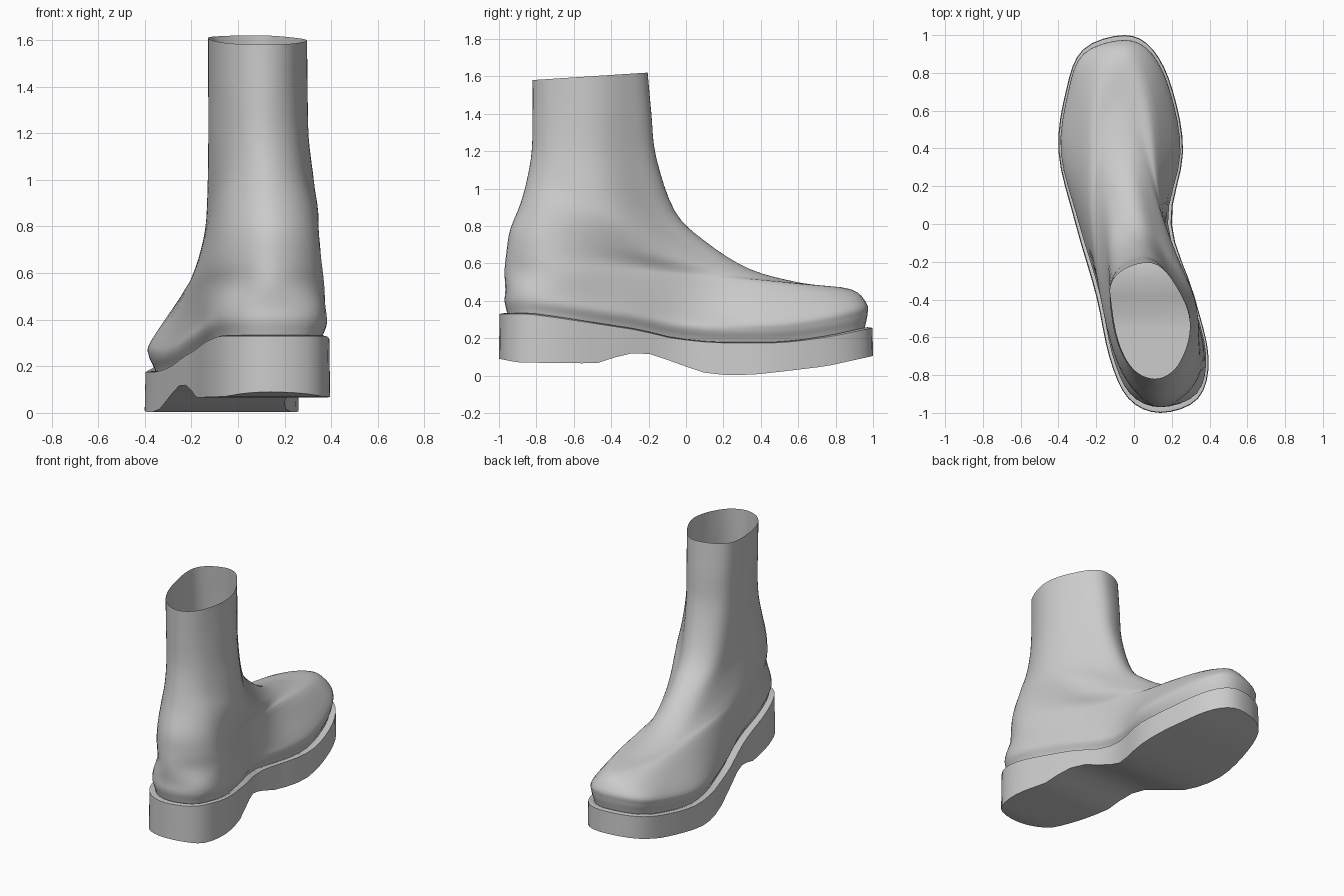
import bpy, bmesh, math
from mathutils import Vector

if "Cube" in bpy.data.objects:
    bpy.data.objects.remove(bpy.data.objects["Cube"])

N = 64  # points around every ring


def spline(p, t, closed=False):
    """Catmull-Rom through points p at parameter t (in control-point units)."""
    n, i = len(p), int(math.floor(t))
    get = (lambda k: p[k % n]) if closed else (lambda k: p[min(max(k, 0), n - 1)])
    f = t - i
    a, b, c, d = get(i - 1), get(i), get(i + 1), get(i + 2)
    return 0.5 * (2 * b + (c - a) * f + (2 * a - 5 * b + 4 * c - d) * f * f
                  + (3 * b - a - 3 * c + d) * f ** 3)


def lookup(table, y):
    """Piecewise-linear height along the boot."""
    for (y0, z0), (y1, z1) in zip(table, table[1:]):
        if y <= y1:
            return z0 + (z1 - z0) * max(0, (y - y0) / (y1 - y0))
    return table[-1][1]


def angle(i):
    return 2 * math.pi * i / N


def outline(right, left):
    """Closed x outline from heel tip to toe tip and back, evenly spaced in angle."""
    ctrl = right + left[-2:0:-1]
    return [spline(ctrl, i * len(ctrl) / N, True) for i in range(N)]


def make_object(name, rings, strip=False):
    bm = bmesh.new()
    vs = [[bm.verts.new(p) for p in r] for r in rings]
    for a, b in zip(vs, vs[1:]):
        for i in range(N):
            j = (i + 1) % N
            bm.faces.new((a[i], a[j], b[j], b[i]))
    if strip:  # close the first ring with cross strips
        r = vs[0]
        for i in range(N // 2):
            quad = [r[i], r[i + 1], r[N - i - 1], r[(N - i) % N]]
            bm.faces.new(list(dict.fromkeys(quad)))
    bmesh.ops.recalc_face_normals(bm, faces=bm.faces)
    me = bpy.data.meshes.new(name)
    bm.to_mesh(me)
    bm.free()
    ob = bpy.data.objects.new(name, me)
    bpy.context.collection.objects.link(ob)
    bpy.ops.object.select_all(action='DESELECT')
    ob.select_set(True)
    bpy.context.view_layer.objects.active = ob
    bpy.ops.object.shade_smooth_by_angle(angle=math.radians(42))
    return ob


# Sole plan and its upper and lower edge heights
sole_x = outline([.14, .34, .395, .32, .20, .26, .205, .10, -.05],
                 [.14, -.03, -.13, -.20, -.31, -.40, -.36, -.27, -.05])
top_z = [(-1, .33), (-.85, .33), (-.7, .31), (-.5, .28), (-.25, .242), (-.1, .205),
         (.05, .183), (.2, .175), (.5, .175), (.65, .19), (.8, .213), (1, .255)]
bottom_z = [(-1, .09), (-.9, .07), (-.48, .065), (-.31, .12), (-.18, .115), (-.05, .065),
            (.1, .015), (.22, .002), (.35, .004), (.5, .02), (.75, .05), (1, .105)]


def sole_ring(inset, y_inset, table, lift=0):
    ring = []
    for i in range(N):
        y0 = -math.cos(angle(i))
        x = sole_x[i] - inset * math.sin(angle(i))
        ring.append(Vector((x, y0 * (1 - y_inset), lookup(table, y0) + lift)))
    return ring


# Sole with raised heel and welt
make_object("sole", [sole_ring(0, 0, bottom_z), sole_ring(.004, .003, top_z),
                     sole_ring(.03, .03, top_z, .004), sole_ring(.07, .07, top_z, -.01)],
            strip=True)

# Upper cross-sections: back z, y, x; front z, y, x; then right and left x at three stations
sections = [
    ((.56, -.970, .14), (.462, .880, -.06), (.37, .17, .09), (-.09, -.23, -.23)),
    ((.66, -.960, .14), (.495, .620, -.06), (.36, .20, .06), (-.09, -.20, -.18)),
    ((.78, -.940, .14), (.570, .340, -.04), (.345, .27, .09), (-.075, -.165, -.155)),
    ((.92, -.885, .13), (.720, .100, -.01), (.32, .32, .12), (-.06, -.13, -.13)),
    ((1.05, -.85, .12), (.880, -.060, .02), (.28, .32, .155), (-.04, -.115, -.12)),
    ((1.20, -.825, .11), (1.17, -.160, .05), (.255, .30, .18), (-.035, -.115, -.11)),
    ((1.40, -.82, .11), (1.40, -.185, .06), (.245, .297, .19), (-.04, -.115, -.11)),
    ((1.58, -.82, .11), (1.62, -.205, .07), (.245, .295, .20), (-.04, -.115, -.11)),
]


def section_ring(back, front, right, left):
    xs = outline([back[2], *right, front[2]], [back[2], *left, front[2]])
    ring = []
    for i in range(N):
        u = .5 - .5 * math.cos(angle(i))
        ring.append(Vector((xs[i], back[1] + (front[1] - back[1]) * u,
                            back[0] + (front[0] - back[0]) * u)))
    return ring


# Upper: tucked into the welt, bulging over the foot, rising to the open shaft
keys = [sole_ring(.06, .05, top_z, -.02), sole_ring(.045, .04, top_z, .02),
        sole_ring(.02, .03, top_z, .07), sole_ring(.028, .034, top_z, .13)]
keys += [section_ring(*s) for s in sections]
STEPS = 4
rings = []
for k in range((len(keys) - 1) * STEPS + 1):
    rings.append([spline([key[i] for key in keys], k / STEPS) for i in range(N)])
make_object("boot_upper", rings)
